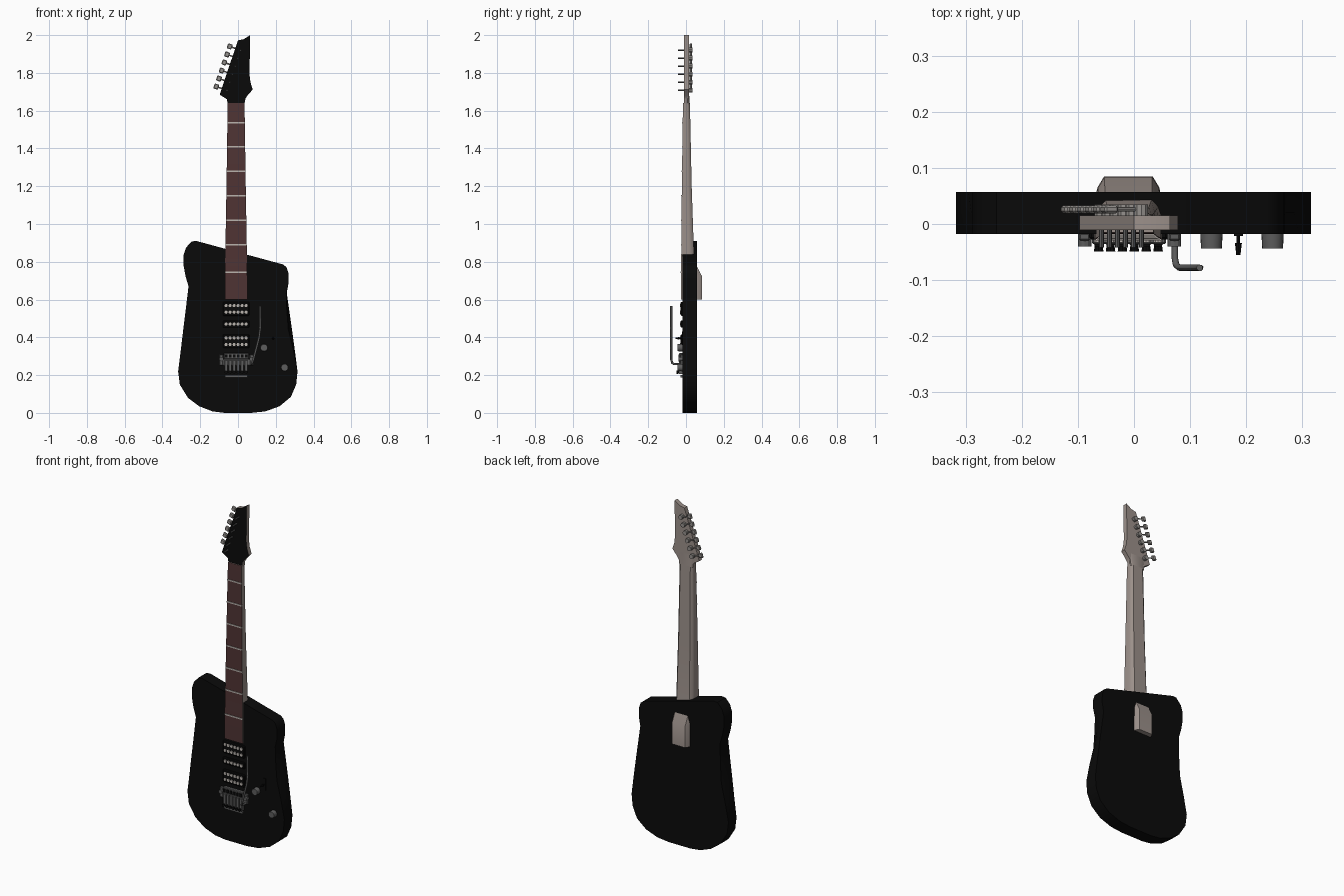
import bpy, bmesh, math
from mathutils import Vector, Matrix

if "Cube" in bpy.data.objects:
    bpy.data.objects.remove(bpy.data.objects["Cube"])


def mat(name, r, g, b):
    m = bpy.data.materials.new(name)
    m.diffuse_color = (r, g, b, 1)
    m.use_nodes = True
    m.node_tree.nodes["Principled BSDF"].inputs["Base Color"].default_value = m.diffuse_color
    return m


BLACK = mat("gloss black", 0.003, 0.003, 0.003)
TAN = mat("pale neck wood", 0.33, 0.28, 0.255)
ROSE = mat("dark fingerboard wood", 0.078, 0.034, 0.034)
FRET = mat("fret silver", 0.50, 0.46, 0.43)
METAL = mat("dark metal", 0.11, 0.11, 0.11)
TUNER = mat("tuner metal", 0.30, 0.285, 0.27)
CX = -0.01  # neck centre line


def finish(name, bm, mats, smooth=True, rule=None):
    bmesh.ops.recalc_face_normals(bm, faces=bm.faces)
    if rule:
        for f in bm.faces:
            f.material_index = rule(f)
    me = bpy.data.meshes.new(name)
    bm.to_mesh(me)
    bm.free()
    for m in mats:
        me.materials.append(m)
    ob = bpy.data.objects.new(name, me)
    bpy.context.collection.objects.link(ob)
    if smooth:
        bpy.context.view_layer.objects.active = ob
        bpy.ops.object.select_all(action='DESELECT')
        ob.select_set(True)
        bpy.ops.object.shade_smooth_by_angle(angle=math.radians(35))
    return ob


def loft(bm, loops):
    rings = [[bm.verts.new(p) for p in lp] for lp in loops]
    n = len(rings[0])
    for a, b in zip(rings, rings[1:]):
        for i in range(n):
            j = (i + 1) % n
            bm.faces.new((a[i], a[j], b[j], b[i]))
    bm.faces.new(rings[0])
    bm.faces.new(rings[-1])


def add_box(bm, x0, x1, y0, y1, z0, z1, bevel=0.0):
    m = Matrix.Translation(((x0 + x1) / 2, (y0 + y1) / 2, (z0 + z1) / 2)) @ \
        Matrix.Diagonal((x1 - x0, y1 - y0, z1 - z0, 1))
    vs = bmesh.ops.create_cube(bm, size=1, matrix=m)['verts']
    if bevel:
        es = list({e for v in vs for e in v.link_edges})
        bmesh.ops.bevel(bm, geom=es, offset=bevel, segments=1, affect='EDGES')


def add_rod(bm, a, b, r, n=10, r2=None):
    a, b = Vector(a), Vector(b)
    d = b - a
    m = Matrix.Translation((a + b) / 2) @ d.to_track_quat('Z', 'Y').to_matrix().to_4x4()
    bmesh.ops.create_cone(bm, cap_ends=True, segments=n, radius1=r,
                          radius2=r if r2 is None else r2, depth=d.length, matrix=m)


# body: front and back outlines differ slightly at the waist contours
outline = [(-0.22, 0.91), (-0.245, 0.908), (-0.275, 0.875), (-0.288, 0.835), (-0.288, 0.78),
           (-0.278, 0.725), (-0.262, 0.67), (-0.275, 0.56), (-0.29, 0.44), (-0.303, 0.33),
           (-0.317, 0.22), (-0.308, 0.15), (-0.265, 0.08), (-0.205, 0.035), (-0.135, 0.008),
           (-0.07, 0.0), (0.07, 0.0), (0.145, 0.008), (0.22, 0.035), (0.28, 0.085),
           (0.308, 0.15), (0.315, 0.22), (0.301, 0.33), (0.286, 0.44), (0.27, 0.55),
           (0.258, 0.635), (0.268, 0.69), (0.267, 0.74), (0.256, 0.772), (0.238, 0.786)]


def waist(x, z):
    return 0.022 * max(0.0, 1 - abs(z - 0.46) / 0.2)


front = [(x - (waist(x, z) if x > 0 else 0), -0.018, z) for x, z in outline]
middle = [(x, 0.02, z) for x, z in outline]
back = [(x + (waist(x, z) if x < 0 else 0), 0.057, z) for x, z in outline]
bm = bmesh.new()
loft(bm, [front, middle, back])
finish("body", bm, [BLACK])

# neck with heel: (z, half width, front y, back y)
stations = [(0.60, 0.060, -0.027, 0.085), (0.725, 0.059, -0.027, 0.084),
            (0.79, 0.058, -0.026, 0.050), (0.85, 0.057, -0.025, 0.042),
            (1.20, 0.051, -0.022, 0.030), (1.58, 0.0455, -0.017, 0.022),
            (1.64, 0.0445, -0.015, 0.020)]
profile = [(-1, 0), (-1, 0.62), (-0.92, 0.82), (-0.72, 1), (0.72, 1), (0.92, 0.82), (1, 0.62), (1, 0)]
bm = bmesh.new()
loft(bm, [[(CX + u * w, f + v * (b - f), z) for u, v in profile] for z, w, f, b in stations])
finish("neck", bm, [TAN, ROSE], rule=lambda f: 1 if f.normal.y < -0.9 else 0)


def neck_at(z):
    for (z0, w0, f0, _), (z1, w1, f1, _) in zip(stations, stations[1:]):
        if z0 <= z <= z1:
            t = (z - z0) / (z1 - z0)
            return w0 + t * (w1 - w0), f0 + t * (f1 - f0)


# frets
bm = bmesh.new()
for z in (0.745, 0.89, 1.02, 1.15, 1.28, 1.408, 1.537):
    w, f = neck_at(z)
    add_box(bm, CX - w, CX + w, f - 0.003, f + 0.003, z - 0.004, z + 0.004)
finish("frets", bm, [FRET], False)

# headstock: black face, wooden back and sides
head = [(-0.055, 1.635), (-0.058, 1.66), (-0.097, 1.685), (-0.05, 1.825), (0.0, 1.972),
        (0.03, 1.978), (0.064, 2.0), (0.061, 1.79), (0.066, 1.75), (0.078, 1.712),
        (0.05, 1.68), (0.037, 1.66), (0.034, 1.635)]
bm = bmesh.new()
loft(bm, [[(x, y, z) for x, z in head] for y in (-0.011, 0.015)])
finish("headstock", bm, [TAN, BLACK], rule=lambda f: 1 if f.normal.y < -0.9 else 0)

# volute blending neck into headstock
bm = bmesh.new()
loft(bm, [[(CX + u * w, f + v * (b - f), z) for u, v in profile]
          for z, w, f, b in ((1.638, 0.0445, -0.01, 0.020), (1.71, 0.06, -0.005, 0.0148))])
finish("neck_volute", bm, [TAN])

# tuners: post through the head, shaft and angled button along its left edge
posts, buttons = bmesh.new(), bmesh.new()
out = Vector((-0.946, 0, 0.325))
for i in range(6):
    p = Vector((-0.058 + 0.0142 * i, 0, 1.708 + 0.0425 * i))
    add_rod(posts, p + Vector((0, -0.042, 0)), p + Vector((0, 0.02, 0)), 0.0045, 8)
    c = p + Vector((0, 0.026, 0))
    add_rod(buttons, c + Vector((0, -0.013, 0)), c + Vector((0, 0.009, 0)), 0.013, 10)
    add_rod(buttons, c, c + out * 0.05, 0.004, 8)
    m = Matrix.Translation(c + out * 0.06) @ Matrix.Rotation(math.atan2(0.325, 0.946), 4, 'Y') @ \
        Matrix.Diagonal((0.026, 0.014, 0.028, 1))
    vs = bmesh.ops.create_cube(buttons, size=1, matrix=m)['verts']
    bmesh.ops.bevel(buttons, geom=list({e for v in vs for e in v.link_edges}),
                    offset=0.004, segments=1, affect='EDGES')
finish("tuner_posts", posts, [METAL])
finish("tuner_buttons", buttons, [TUNER])

# pickups and their pole pieces
covers, poles = bmesh.new(), bmesh.new()
for rows in ((0.568, 0.533), (0.47,), (0.397, 0.362)):
    add_box(covers, CX - 0.07, CX + 0.07, -0.028, -0.01, rows[-1] - 0.019, rows[0] + 0.019, 0.004)
    for z in rows:
        for k in range(6):
            x = CX + (k - 2.5) * 0.0212
            add_rod(poles, (x, -0.033, z), (x, -0.02, z), 0.0085, 10)
finish("pickup_covers", covers, [BLACK], False)
finish("pickup_poles", poles, [FRET])

# tremolo bridge: plate, pivot studs, saddles, fine tuners
bridge, dark = bmesh.new(), bmesh.new()
add_box(bridge, -0.093, 0.075, -0.028, -0.016, 0.25, 0.285, 0.003)
add_box(bridge, -0.075, 0.057, -0.036, -0.016, 0.285, 0.318, 0.003)
add_box(bridge, -0.07, 0.05, -0.03, -0.016, 0.188, 0.2)
for x in (-0.088, 0.072):
    add_rod(bridge, (x, -0.04, 0.285), (x, -0.016, 0.285), 0.012, 12)
    add_box(bridge, x - 0.01, x + 0.01, -0.03, -0.016, 0.25, 0.31, 0.003)
for k in range(6):
    x = CX + (k - 2.5) * 0.0212
    add_box(bridge, x - 0.0085, x + 0.0085, -0.038, -0.016, 0.205, 0.28, 0.002)
    add_box(dark, x - 0.007, x + 0.007, -0.04, -0.03, 0.292, 0.309)
    add_rod(dark, (x, -0.049, 0.215), (x, -0.03, 0.215), 0.009, 10, 0.006)
finish("bridge", bridge, [METAL], False)
finish("bridge_tuners", dark, [BLACK])

# tremolo arm as a bent tube
cu = bpy.data.curves.new("tremolo_arm", 'CURVE')
cu.dimensions = '3D'
cu.bevel_depth = 0.0058
cu.bevel_resolution = 2
cu.use_fill_caps = True
path = [(0.073, -0.016, 0.258), (0.073, -0.062, 0.258), (0.075, -0.073, 0.264), (0.081, -0.078, 0.282),
        (0.098, -0.078, 0.345), (0.112, -0.078, 0.40), (0.118, -0.078, 0.45), (0.117, -0.078, 0.565)]
sp = cu.splines.new('POLY')
sp.points.add(len(path) - 1)
for pt, co in zip(sp.points, path):
    pt.co = (*co, 1)
cu.materials.append(METAL)
bpy.context.collection.objects.link(bpy.data.objects.new("tremolo_arm", cu))

# control knobs and selector switch
bm = bmesh.new()
for x, z in ((0.138, 0.345), (0.247, 0.24)):
    add_rod(bm, (x, -0.016, z), (x, -0.044, z), 0.020, 20, 0.0185)
finish("control_knobs", bm, [METAL])
bm = bmesh.new()
add_box(bm, 0.178, 0.194, -0.021, -0.016, 0.36, 0.43)
add_rod(bm, (0.186, -0.018, 0.395), (0.186, -0.038, 0.395), 0.003, 8)
add_rod(bm, (0.186, -0.034, 0.395), (0.186, -0.055, 0.395), 0.0065, 10, 0.004)
finish("selector_switch", bm, [BLACK])
